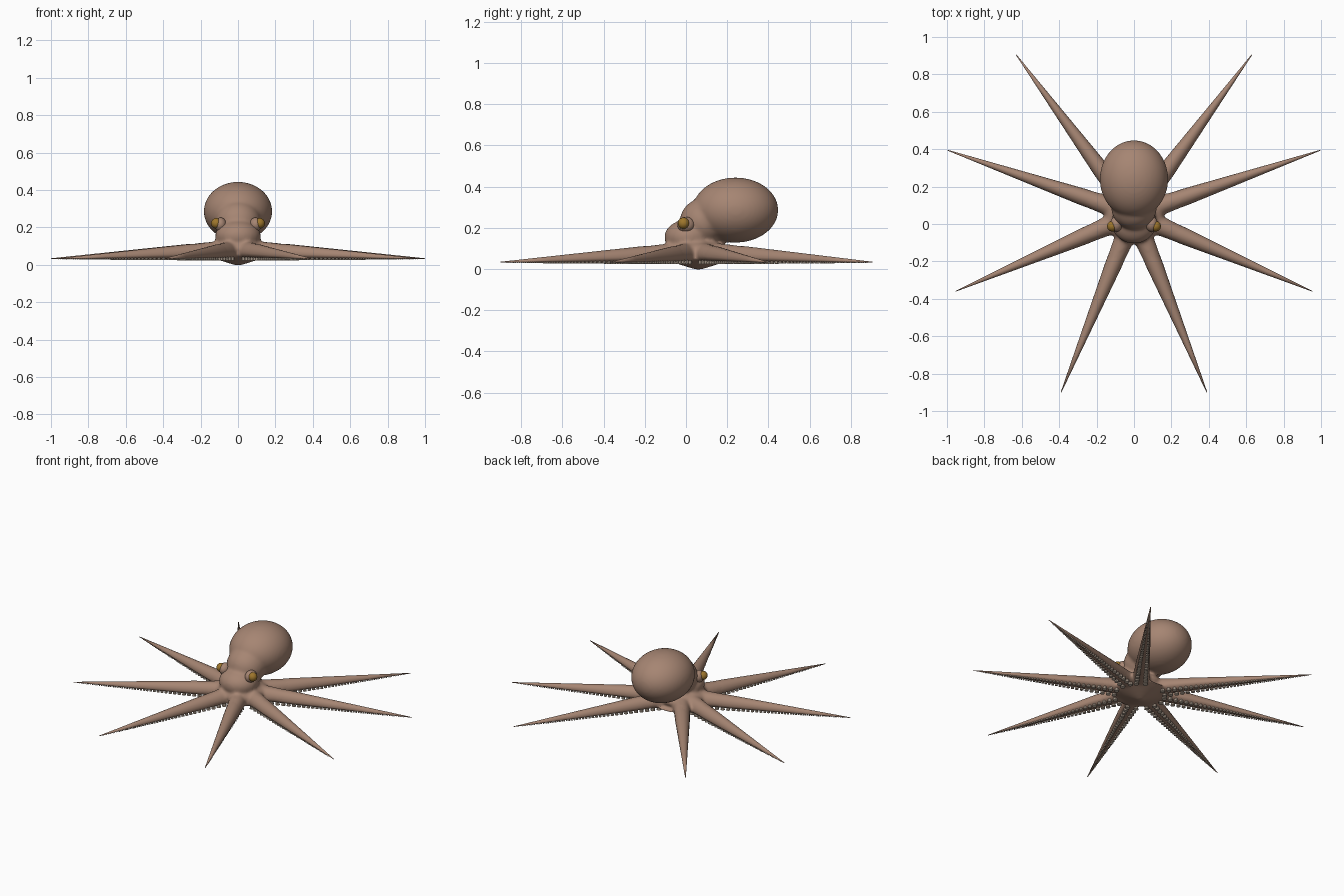
import bpy, bmesh, math
from mathutils import Vector, Matrix

cube = bpy.data.objects.get("Cube")
if cube:
    bpy.data.objects.remove(cube)


def material(name, rgb):
    m = bpy.data.materials.new(name)
    m.use_nodes = True
    m.diffuse_color = (*rgb, 1)
    bsdf = m.node_tree.nodes["Principled BSDF"]
    bsdf.inputs["Base Color"].default_value = (*rgb, 1)
    bsdf.inputs["Roughness"].default_value = 0.6
    return m


SKIN = material("skin_brown", (0.38, 0.235, 0.17))
GOLD = material("eye_gold", (0.34, 0.18, 0.025))
PALE = material("sucker_beige", (0.55, 0.45, 0.36))

HUB = Vector((0, 0.05, 0))
FLOOR = 0.032
TIPS = [(0.39, -0.9), (0.955, -0.36), (0.998, 0.395), (0.63, 0.905)]
TIPS += [(-x, y) for x, y in TIPS]


def make_object(name, bm, mat):
    bmesh.ops.recalc_face_normals(bm, faces=bm.faces)
    me = bpy.data.meshes.new(name)
    bm.to_mesh(me)
    bm.free()
    me.materials.append(mat)
    me.polygons.foreach_set("use_smooth", [True] * len(me.polygons))
    ob = bpy.data.objects.new(name, me)
    bpy.context.collection.objects.link(ob)
    return ob


def ellipsoid(bm, centre, radii, seg=48):
    mat = Matrix.Translation(centre) @ Matrix.Diagonal((*radii, 1))
    bmesh.ops.create_uvsphere(bm, u_segments=seg, v_segments=seg // 2, radius=1, matrix=mat)


def arm_frame(tip):
    """Direction, sideways vector and length of an arm."""
    d = Vector((*tip, 0)) - HUB
    length = d.length
    d.normalize()
    return d, Vector((-d.y, d.x, 0)), length


def arm_radius(s, length):
    return 0.002 + 0.063 * (1 - s / length)


def add_arm(bm, tip, stations, sides=20):
    """Tapered limb, rounded on top and flatter beneath; stations are (distance, scale)."""
    d, side, length = arm_frame(tip)
    rings = []
    for s, k in stations:
        s *= length
        full = arm_radius(s, length)
        centre = HUB + d * s + Vector((0, 0, FLOOR + 0.6 * full))
        ring = []
        for i in range(sides):
            a = math.tau * i / sides
            up = math.sin(a) * (1.05 if math.sin(a) > 0 else 0.6)
            ring.append(bm.verts.new(centre + (side * math.cos(a) * 0.95 + Vector((0, 0, up))) * full * k))
        rings.append(ring)
    for a, b in zip(rings, rings[1:]):
        for i in range(sides):
            j = (i + 1) % sides
            bm.faces.new((a[i], a[j], b[j], b[i]))
    bm.faces.new(rings[0])
    bm.faces.new(rings[-1])


# Body: mantle, head, skirt and arm roots fused into one soft skin
bm = bmesh.new()
ellipsoid(bm, (0, 0.24, 0.286), (0.183, 0.208, 0.158))
ellipsoid(bm, (0, 0.09, 0.23), (0.122, 0.12, 0.115))
ellipsoid(bm, (0, 0.01, 0.155), (0.122, 0.115, 0.085))
ellipsoid(bm, (0, 0.045, 0.09), (0.155, 0.155, 0.06))
for tip in TIPS:
    add_arm(bm, tip, [(0.03, 1), (0.33, 1)])
# shallow mouth cone underneath
bmesh.ops.create_cone(bm, cap_ends=True, segments=32, radius1=0.012, radius2=0.17, depth=0.05,
                      matrix=Matrix.Translation((0, 0.06, 0.022)))
body = make_object("body", bm, SKIN)
remesh = body.modifiers.new("fuse", "REMESH")
remesh.mode = "VOXEL"
remesh.voxel_size = 0.009
remesh.use_smooth_shade = True
soften = body.modifiers.new("soften", "SMOOTH")
soften.factor = 0.5
soften.iterations = 14

# Arms: long straight tapers growing out of the roots
for n, tip in enumerate(TIPS):
    bm = bmesh.new()
    add_arm(bm, tip, [(0.12, 0.75), (0.2, 0.93), (0.28, 1), (0.5, 1), (0.75, 1), (1, 1)])
    label = ("front", "front_side", "rear_side", "rear")[n % 4]
    make_object(("left_" if n < 4 else "right_") + label + "_arm", bm, SKIN)

# Suckers: two shrinking rows below each arm
bm = bmesh.new()
for tip in TIPS:
    d, side, length = arm_frame(tip)
    s = 0.15
    while s < length * 0.97:
        r = arm_radius(s, length)
        for sign in (-1, 1):
            p = HUB + d * s + side * sign * r * 0.48 + Vector((0, 0, FLOOR + 0.03 * r))
            bmesh.ops.create_cone(bm, cap_ends=True, segments=10, radius1=r * 0.27, radius2=r * 0.2,
                                  depth=0.004 + r * 0.3, matrix=Matrix.Translation(p))
        s += max(0.011, r * 0.68)
suckers = make_object("suckers", bm, PALE)
suckers.data.polygons.foreach_set("use_smooth", [False] * len(suckers.data.polygons))

# Eyes
for name, sign in (("left_eye", 1), ("right_eye", -1)):
    bm = bmesh.new()
    ellipsoid(bm, (sign * 0.116, -0.012, 0.222), (0.028, 0.028, 0.028), 24)
    make_object(name, bm, GOLD)
    # lid and socket bulge behind the eyeball
    bm = bmesh.new()
    ellipsoid(bm, (sign * 0.094, 0.0, 0.215), (0.033, 0.042, 0.038), 24)
    make_object(name + "_socket", bm, SKIN)
